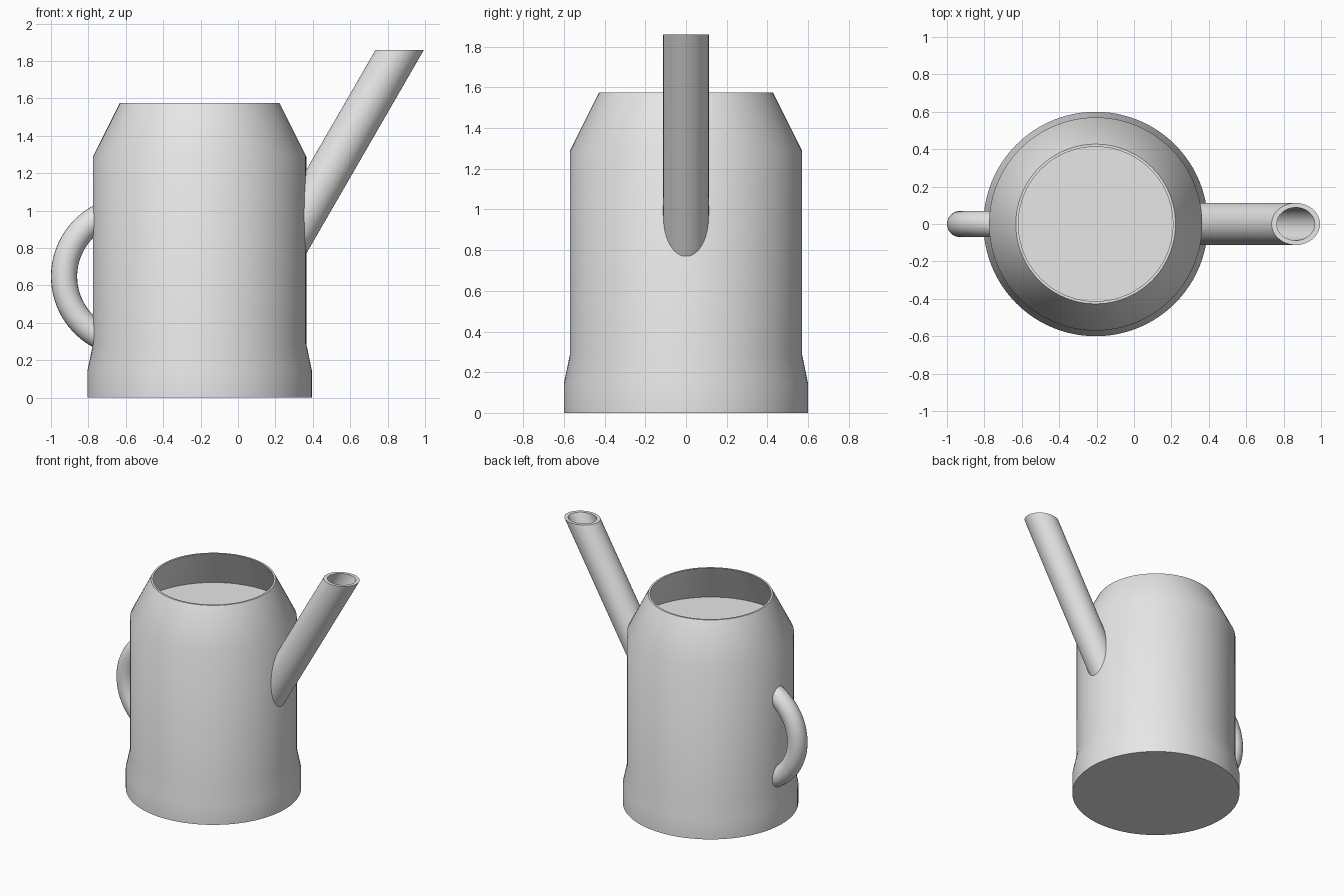
import bpy, bmesh, math
from mathutils import Matrix, Vector

cube = bpy.data.objects.get("Cube")
if cube:
    bpy.data.objects.remove(cube, do_unlink=True)

# Single grey finish
GREY = (0.8, 0.8, 0.8, 1.0)
grey = bpy.data.materials.new("plain_grey")
grey.use_nodes = True
grey.diffuse_color = GREY
grey.node_tree.nodes["Principled BSDF"].inputs["Base Color"].default_value = GREY


def finish(name, bm):
    """Turn a bmesh into a smooth shaded grey object."""
    bmesh.ops.remove_doubles(bm, verts=bm.verts, dist=1e-5)
    bmesh.ops.recalc_face_normals(bm, faces=bm.faces)
    mesh = bpy.data.meshes.new(name)
    bm.to_mesh(mesh)
    bm.free()
    mesh.materials.append(grey)
    obj = bpy.data.objects.new(name, mesh)
    bpy.context.collection.objects.link(obj)
    bpy.ops.object.select_all(action='DESELECT')
    obj.select_set(True)
    bpy.context.view_layer.objects.active = obj
    bpy.ops.object.shade_smooth_by_angle(angle=math.radians(35))
    return obj


def skin(bm, rings, closed=False):
    """Bridge equal rings of points; closed joins the last to the first."""
    loops = [[bm.verts.new(p) for p in ring] for ring in rings]
    pairs = list(zip(loops, loops[1:]))
    if closed:
        pairs.append((loops[-1], loops[0]))
    for a, b in pairs:
        for i in range(len(a)):
            j = (i + 1) % len(a)
            bm.faces.new((a[i], a[j], b[j], b[i]))
    return loops


def ellipse(cx, z, rx, ry, n=48):
    steps = [2 * math.pi * i / n for i in range(n)]
    return [(cx + rx * math.cos(t), ry * math.sin(t), z) for t in steps]


# Body: flared foot, straight wall, tapered open collar above a flat inner deck
BODY_X = -0.205
profile = [(0.6, 0), (0.6, 0.145), (0.57, 0.29), (0.57, 1.29),
           (0.427, 1.575), (0.413, 1.575), (0.556, 1.29)]
bm = bmesh.new()
loops = skin(bm, [ellipse(BODY_X, z, r, r, 96) for r, z in profile])
bm.faces.new(loops[0])
bm.faces.new(loops[-1])
finish("body", bm)

# Spout: hollow slanted tube with a level mouth
SLOPE = math.tan(math.radians(60))
TOP, LOW = 1.86, 0.7


def spout_ring(z, radius):
    cx = 0.865 - (TOP - z) / SLOPE
    return ellipse(cx, z, radius / math.sin(math.radians(60)), radius)


bm = bmesh.new()
skin(bm, [spout_ring(LOW, 0.112), spout_ring(TOP, 0.112),
          spout_ring(TOP, 0.088), spout_ring(LOW, 0.088)], closed=True)
finish("spout", bm)

# Handle: round bar bent along an arc, its ends buried in the body
CENTRE = Vector((-0.57, 0, 0.648))
ARC_R, BAR_R, STEPS = 0.36, 0.07, 40
section = [Vector((ARC_R + x, y, z)) for x, y, z in ellipse(0, 0, BAR_R, BAR_R, 24)]
rings = []
for i in range(STEPS + 1):
    turn = Matrix.Rotation(math.radians(-95 - 170 * i / STEPS), 3, 'Y')
    rings.append([CENTRE + turn @ p for p in section])
bm = bmesh.new()
loops = skin(bm, rings)
bm.faces.new(loops[0])
bm.faces.new(loops[-1])
finish("handle", bm)
